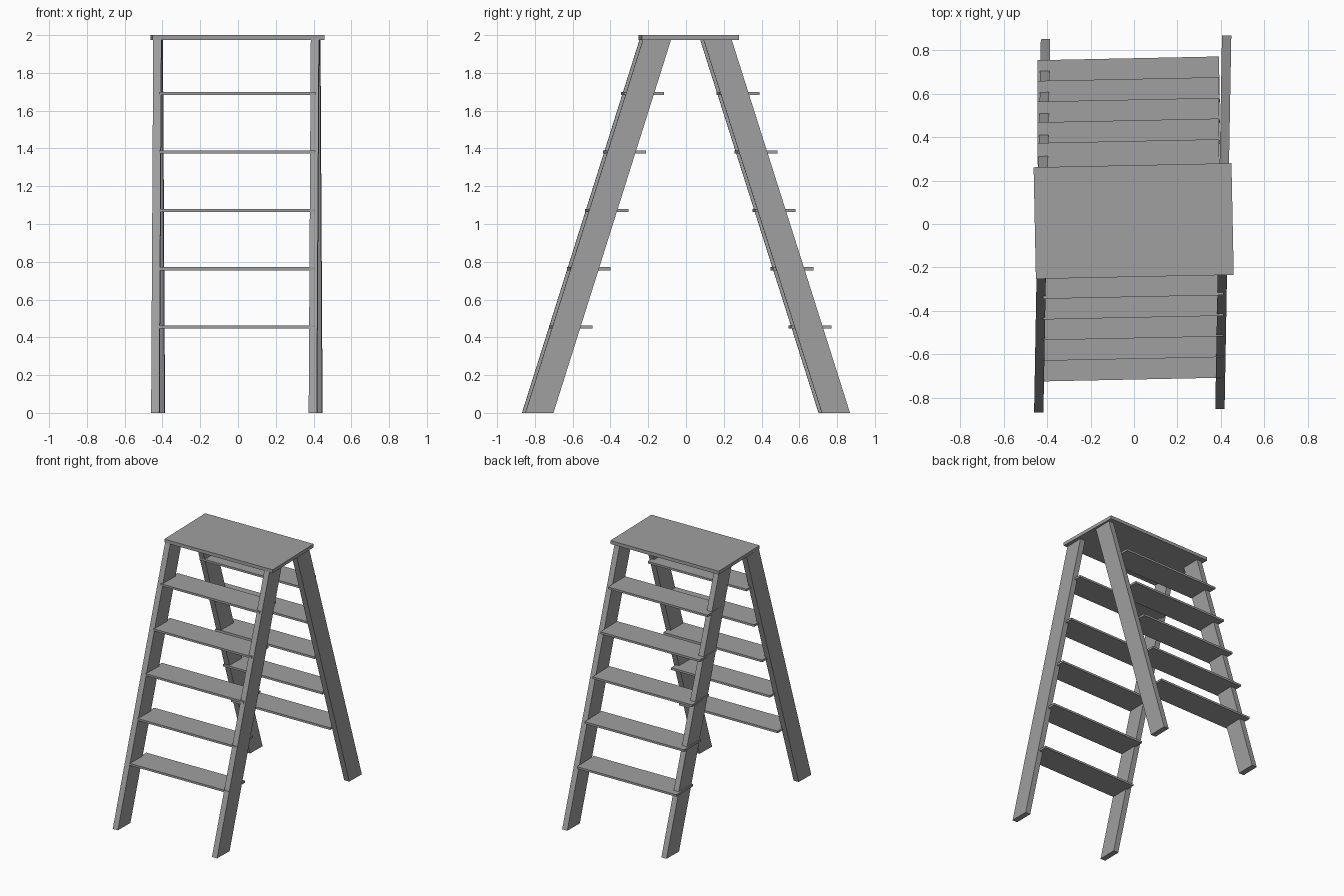
import bpy, bmesh
from mathutils import Matrix, Vector

if "Cube" in bpy.data.objects:
    bpy.data.objects.remove(bpy.data.objects["Cube"])

YAW = 0.0205      # the whole ladder is turned very slightly
LEAN = 0.018      # sideways drift of the legs along y
PLATE_Z = 1.974

# Dark grey finish shared by all parts
GREY = bpy.data.materials.new("dark_grey")
GREY.diffuse_color = (0.35, 0.35, 0.35, 1)
GREY.use_nodes = True
GREY.node_tree.nodes["Principled BSDF"].inputs["Base Color"].default_value = GREY.diffuse_color


def new_object(name, bm):
    bmesh.ops.recalc_face_normals(bm, faces=bm.faces)
    mesh = bpy.data.meshes.new(name)
    bm.to_mesh(mesh)
    bm.free()
    mesh.materials.append(GREY)
    obj = bpy.data.objects.new(name, mesh)
    bpy.context.collection.objects.link(obj)
    return obj


def board(name, center, size):
    """Flat board, turned by the small yaw about its own centre."""
    bm = bmesh.new()
    bmesh.ops.create_cube(bm, size=1, matrix=Matrix.Translation(center)
                          @ Matrix.Rotation(YAW, 4, 'Z')
                          @ Matrix.Diagonal((*size, 1)))
    return new_object(name, bm)


def leg(name, x, y_foot, y_top):
    """Slanted plank cut level at the floor and under the top plate."""
    bm = bmesh.new()
    bmesh.ops.create_cube(bm, size=1)
    for v in bm.verts:
        t = v.co.z + 0.5
        y = y_foot + (y_top - y_foot) * t + v.co.y * 0.149
        px = x + v.co.x * 0.043
        v.co = Vector((px + LEAN * y, y + YAW * px, PLATE_Z * t))
    return new_object(name, bm)


# Top plate
board("top_plate", (-0.0015, 0.0135, (2 + PLATE_Z) / 2), (0.911, 0.514, 2 - PLATE_Z))

# Legs
for side, x in (("left", -0.423), ("right", 0.411)):
    leg("front_leg_" + side, x, -0.785, -0.163)
    leg("back_leg_" + side, x, 0.785, 0.159)

# Steps: name, x start, x end, y of lowest, y of highest
for name, x0, x1, y_low, y_high in (("front_step", -0.421, 0.409, -0.610, -0.230),
                                    ("back_step", -0.443, 0.393, 0.6565, 0.2755)):
    for i in range(5):
        y = y_low + (y_high - y_low) * i / 4
        board(f"{name}_{i + 1}", ((x0 + x1) / 2, y, 0.4535 + 0.3096 * i),
              (x1 - x0, 0.212, 0.016))
